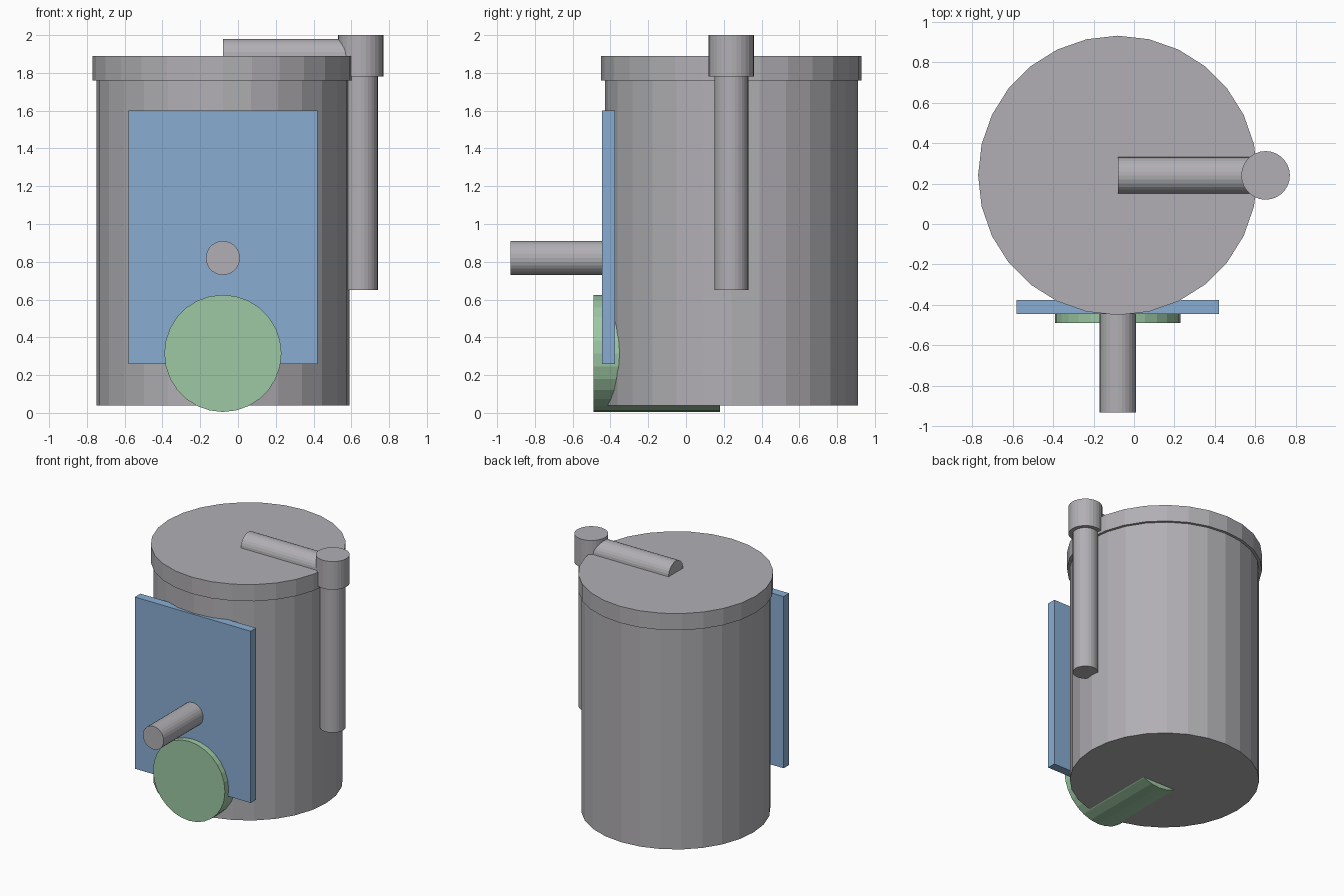
import bpy
from math import pi

if "Cube" in bpy.data.objects:
    bpy.data.objects.remove(bpy.data.objects["Cube"])

SIDES = 28


def material(name, rgb):
    m = bpy.data.materials.new(name)
    m.diffuse_color = (*rgb, 1.0)
    m.use_nodes = True
    m.node_tree.nodes["Principled BSDF"].inputs["Base Color"].default_value = m.diffuse_color
    return m


grey = material("grey", (0.44, 0.43, 0.455))
blue = material("blue", (0.25, 0.42, 0.65))
green = material("green", (0.34, 0.58, 0.37))

ROTATION = {"x": (0, pi / 2, 0), "y": (pi / 2, 0, 0), "z": (0, 0, 0)}


def cylinder(name, axis, centre, radius, start, end, mat):
    """Cylinder along an axis; centre gives the other two coordinates."""
    loc = list(centre)
    loc.insert("xyz".index(axis), (start + end) / 2)
    bpy.ops.mesh.primitive_cylinder_add(vertices=SIDES, radius=radius,
                                        depth=end - start, location=loc,
                                        rotation=ROTATION[axis])
    ob = bpy.context.object
    ob.name = name
    ob.data.materials.append(mat)
    return ob


CX, CY = -0.08, 0.24

# Tank and lid
cylinder("tank_body", "z", (CX, CY), 0.67, 0.04, 1.77, grey)
cylinder("lid", "z", (CX, CY), 0.69, 1.76, 1.89, grey)

# Pipe over the lid, its elbow cap and the hanging pipe
cylinder("top_pipe", "x", (CY, 1.89), 0.09, CX, 0.65, grey)
cylinder("elbow_cap", "z", (0.65, CY), 0.12, 1.78, 2.0, grey)
cylinder("down_pipe", "z", (0.65, CY), 0.09, 0.65, 1.79, grey)

# Front spout and the round green port running into the tank
cylinder("front_spout", "y", (CX, 0.82), 0.09, -0.93, -0.30, grey)
cylinder("round_port", "y", (CX, 0.315), 0.31, -0.49, 0.18, green)

# Front panel
bpy.ops.mesh.primitive_cube_add(size=1, location=(CX, -0.41, 0.93))
panel = bpy.context.object
panel.name = "front_panel"
panel.scale = (1.0, 0.068, 1.34)
bpy.ops.object.transform_apply(location=False, rotation=False, scale=True)
panel.data.materials.append(blue)
